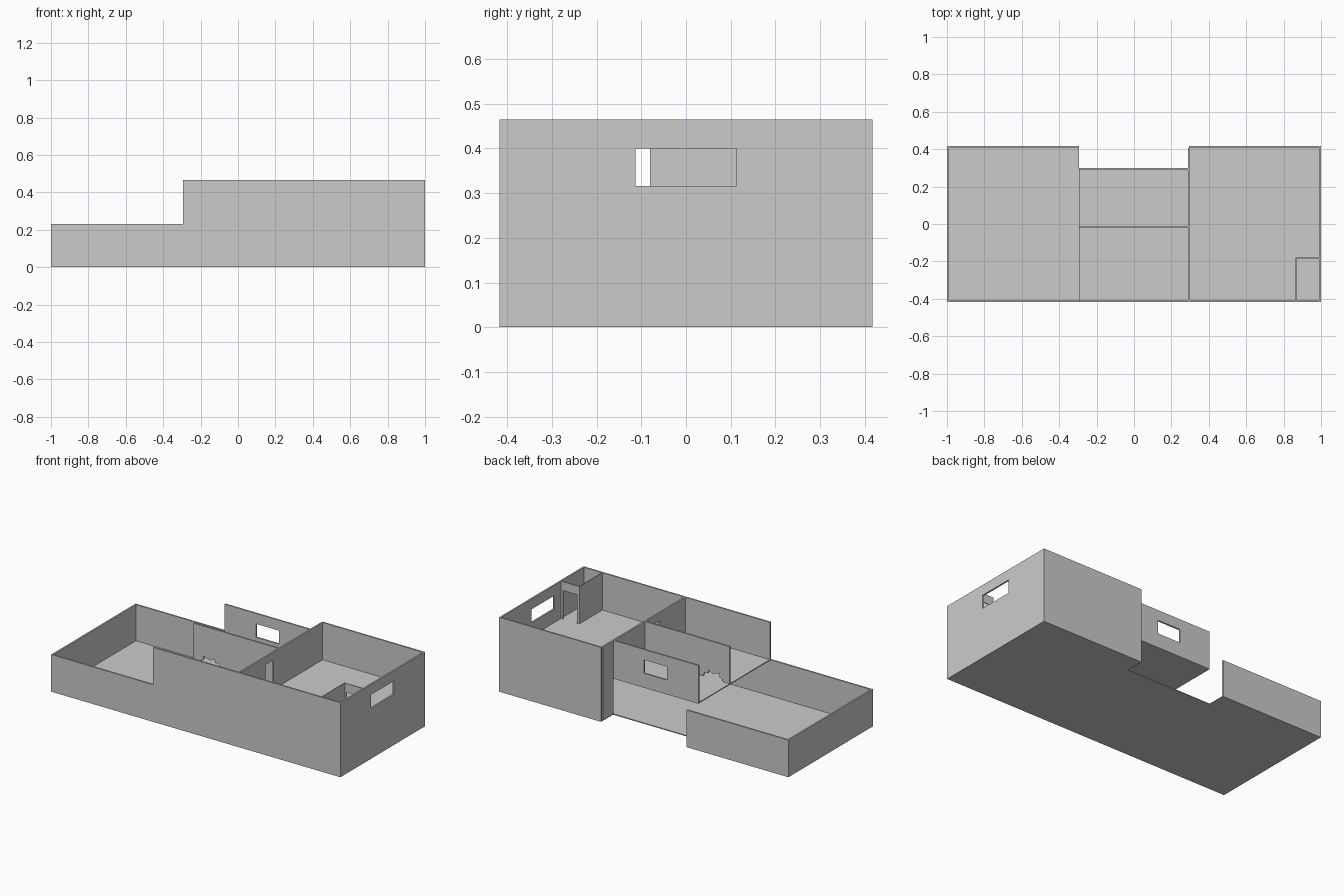
import bpy, bmesh
from mathutils import Vector

if "Cube" in bpy.data.objects:
    bpy.data.objects.remove(bpy.data.objects["Cube"])

T = 0.01            # wall thickness
Y = 0.417           # half depth
M = 0.295           # half width of the middle rooms
LOW, TOP = 0.232, 0.465
F = 0.006           # floor thickness


def prism(name, pts, offset):
    """Extrude a closed planar outline by an offset vector."""
    bm = bmesh.new()
    face = bm.faces.new([bm.verts.new(p) for p in pts])
    ext = bmesh.ops.extrude_face_region(bm, geom=[face])
    verts = [v for v in ext["geom"] if isinstance(v, bmesh.types.BMVert)]
    bmesh.ops.translate(bm, verts=verts, vec=Vector(offset))
    bmesh.ops.recalc_face_normals(bm, faces=bm.faces)
    me = bpy.data.meshes.new(name)
    bm.to_mesh(me)
    bm.free()
    ob = bpy.data.objects.new(name, me)
    bpy.context.collection.objects.link(ob)
    return ob


def floor(name, pts, z0, z1):
    return prism(name, [(x, y, z0) for x, y in pts], (0, 0, z1 - z0))


def wall_x(name, outline, y, t=T):
    """Wall running along x, outline in x-z."""
    return prism(name, [(x, y, z) for x, z in outline], (0, t, 0))


def wall_y(name, outline, x, t=T):
    """Wall running along y, outline in y-z."""
    return prism(name, [(x, y, z) for y, z in outline], (t, 0, 0))


def rect(a0, a1, z0, z1):
    return [(a0, z0), (a1, z0), (a1, z1), (a0, z1)]


def cut(wall, cutter):
    cutter.hide_render = True
    mod = wall.modifiers.new("opening", "BOOLEAN")
    mod.operation, mod.solver, mod.object = "DIFFERENCE", "EXACT", cutter
    dg = bpy.context.evaluated_depsgraph_get()
    me = bpy.data.meshes.new_from_object(wall.evaluated_get(dg))
    wall.modifiers.clear()
    wall.data = me
    bpy.data.objects.remove(cutter)


# floors: ground level with a notch at the back, upper level over the right part
notch = [(M, Y), (M, 0.30), (-M, 0.30)]
floor("ground_floor", [(-1, -Y), (1, -Y), (1, Y)] + notch + [(-M, Y), (-1, Y)], 0, F)
floor("upper_floor", [(-M, -Y + T), (1 - T, -Y + T), (1 - T, Y - T), (M, Y - T),
                      (M, 0.30), (-M, 0.30)], LOW - F, LOW)

# outer walls
wall_x("front_wall", [(-1, F), (1, F), (1, TOP), (-M, TOP), (-M, LOW), (-1, LOW)], -Y)
wall_x("terrace_back_wall", rect(-1, -M, F, LOW), Y - T)
wall_x("right_back_wall", rect(M, 1, F, TOP), Y - T)
wall_y("left_wall", rect(-Y + T, Y - T, F, LOW), -1)
right = wall_y("right_wall", rect(-Y + T, Y - T, F, TOP), 1 - T)
cut(right, wall_y("window_cutter", rect(-0.113, 0.113, 0.316, 0.40), 0.95, 0.1))

# hanging back wall of the middle room, with window
back = wall_x("middle_back_wall", rect(-M, M, LOW, TOP), 0.30 - T)
cut(back, wall_x("window_cutter", rect(-0.08, 0.08, 0.316, 0.40), 0.25, 0.1))

# dividing wall between middle and right rooms, with door; full height at the back
divider = wall_y("room_divider", [(-Y + T, LOW), (0.30, LOW), (0.30, F), (Y - T, F),
                                  (Y - T, TOP), (-Y + T, TOP)], M - T / 2)
cut(divider, wall_y("door_cutter", rect(-0.155, -0.08, LOW, 0.415), 0.25, 0.1))

# partition of the middle rooms, with a jagged hole near the floor
hole = [(-0.25, LOW), (-0.24, 0.25), (-0.225, 0.255), (-0.225, 0.28), (-0.20, 0.27),
        (-0.175, 0.265), (-0.15, 0.28), (-0.145, 0.258), (-0.12, 0.255), (-0.11, LOW)]
wall_x("middle_partition", [(-M, LOW)] + hole + [(M, LOW), (M, TOP), (-M, TOP)], -0.02)

# small corner room with doorway
wall_y("closet_side_wall", rect(-Y + T, -0.18, LOW, TOP), 0.863, 0.005)
wall_x("closet_front_wall", [(0.868, LOW), (0.88, LOW), (0.88, 0.41), (0.975, 0.41),
                             (0.975, LOW), (0.99, LOW), (0.99, TOP), (0.868, TOP)],
       -0.185, 0.005)
